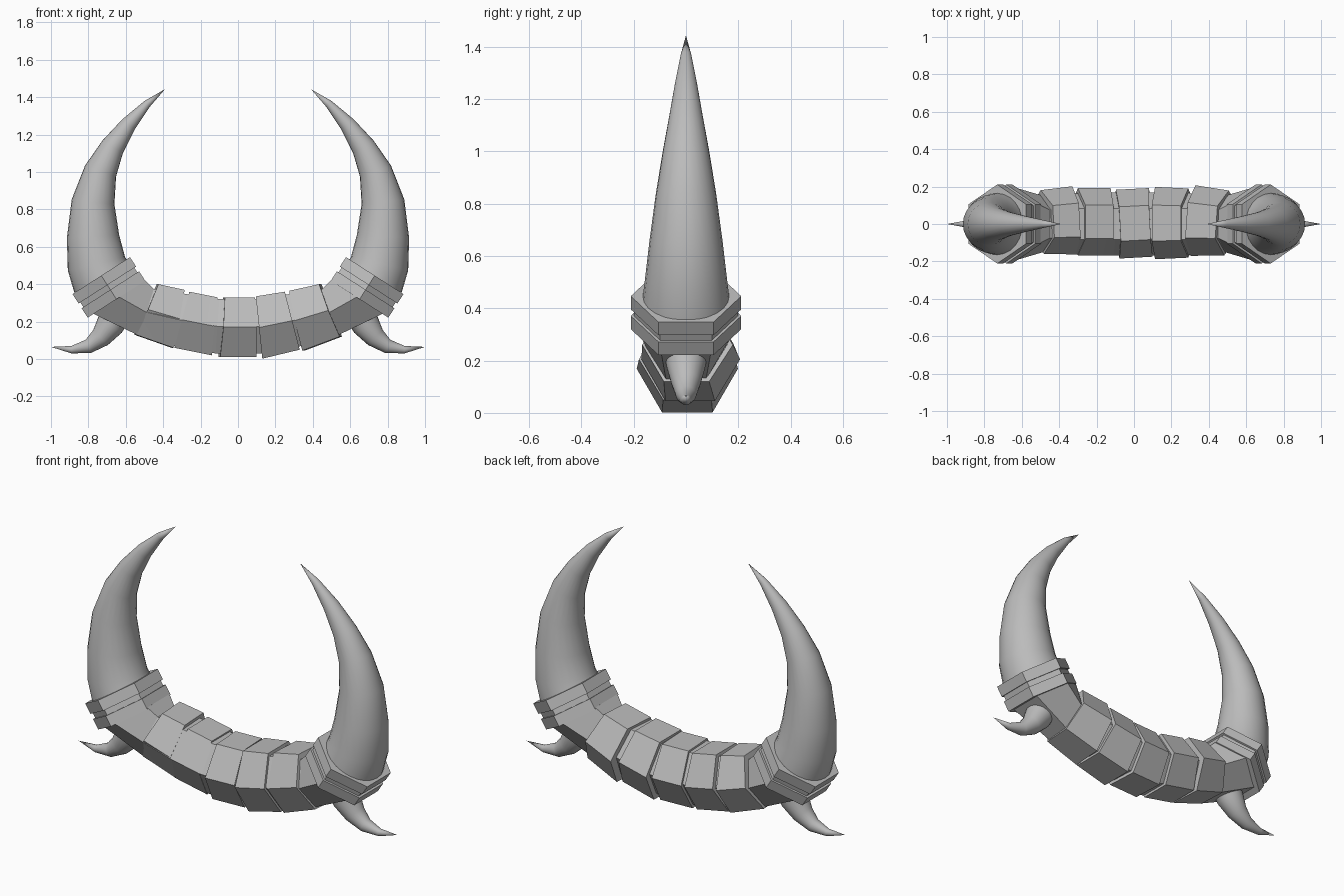
import bpy, bmesh
from math import sin, cos, pi, radians
from mathutils import Vector, Matrix

cube = bpy.data.objects.get("Cube")
if cube:
    bpy.data.objects.remove(cube, do_unlink=True)

grey = bpy.data.materials.new("bone grey")
grey.use_nodes = True
colour = (0.5, 0.5, 0.5, 1)
grey.diffuse_color = colour
grey.node_tree.nodes["Principled BSDF"].inputs["Base Color"].default_value = colour


def ring(centre, across, radius, sides):
    """Regular polygon spanned by the y axis and a direction in the xz plane."""
    across = across.normalized()
    y = Vector((0, 1, 0))
    return [centre + y * radius * cos(2 * pi * i / sides)
            + across * radius * sin(2 * pi * i / sides) for i in range(sides)]


def hexagon(top, bottom):
    """Six-sided section with flats at the given top and bottom points."""
    a, b = Vector((top[0], 0, top[1])), Vector((bottom[0], 0, bottom[1]))
    return ring((a + b) / 2, a - b, (a - b).length / (2 * cos(pi / 6)), 6)


def loft(name, rings, smooth=False):
    """Skin a list of matching rings and close both ends."""
    bm = bmesh.new()
    loops = [[bm.verts.new(p) for p in r] for r in rings]
    n = len(loops[0])
    for lo, hi in zip(loops, loops[1:]):
        for i in range(n):
            bm.faces.new((lo[i], lo[(i + 1) % n], hi[(i + 1) % n], hi[i]))
    bm.faces.new(loops[0])
    bm.faces.new(loops[-1])
    bmesh.ops.remove_doubles(bm, verts=bm.verts, dist=0.0005)
    bmesh.ops.recalc_face_normals(bm, faces=bm.faces)
    mesh = bpy.data.meshes.new(name)
    bm.to_mesh(mesh)
    bm.free()
    mesh.materials.append(grey)
    obj = bpy.data.objects.new(name, mesh)
    bpy.context.collection.objects.link(obj)
    if smooth:
        bpy.ops.object.select_all(action="DESELECT")
        obj.select_set(True)
        bpy.context.view_layer.objects.active = obj
        bpy.ops.object.shade_smooth_by_angle(angle=radians(50))
    return obj


def horn(name, path, side, sides=24):
    """Tapered round horn along (x, z, radius) points."""
    pts = [Vector((side * x, 0, z)) for x, z, r in path]
    rings = []
    for i, p in enumerate(pts):
        t = pts[min(i + 1, len(pts) - 1)] - pts[max(i - 1, 0)]
        rings.append(ring(p, Vector((t.z, 0, -t.x)), path[i][2], sides))
    return loft(name, rings, smooth=True)


# Curved hexagonal core, flaring into the collars
half = [((0.10, 0.32), (0.12, 0.03)),
        ((0.26, 0.345), (0.32, 0.065)),
        ((0.45, 0.375), (0.53, 0.125)),
        ((0.50, 0.425), (0.80, 0.255))]
left = [hexagon(t, b) for t, b in half]
right = [hexagon((-t[0], t[1]), (-b[0], b[1])) for t, b in reversed(half)]
# Mirrored sections run the other way around, so both halves share y order
loft("core", right + left)

# Slightly uneven wedge plates: two sections, y shift, turn in degrees
plates = [
    ((-0.43, 0.40), (-0.55, 0.13), (-0.29, 0.37), (-0.35, 0.06), 0.015, 3),
    ((-0.26, 0.36), (-0.34, 0.06), (-0.11, 0.33), (-0.14, 0.02), 0.012, 0),
    ((-0.075, 0.33), (-0.10, 0.012), (0.085, 0.33), (0.095, 0.012), 0.004, 3),
    ((0.095, 0.335), (0.13, 0.002), (0.25, 0.36), (0.33, 0.05), 0.005, 0),
    ((0.28, 0.365), (0.35, 0.045), (0.44, 0.40), (0.55, 0.12), 0.012, -4),
]
for k, (t1, b1, t2, b2, shift, turn) in enumerate(plates, 1):
    pivot = Vector(((t1[0] + t2[0] + b1[0] + b2[0]) / 4, 0, 0))
    move = (Matrix.Translation(pivot + Vector((0, shift, 0)))
            @ Matrix.Rotation(radians(turn), 4, "Z") @ Matrix.Translation(-pivot))
    loft(f"plate_{k}", [[move @ p for p in hexagon(t, b)]
                        for t, b in ((t1, b1), (t2, b2))])

horn_path = [(0.72, 0.42, 0.168), (0.757, 0.51, 0.157), (0.775, 0.655, 0.14),
             (0.775, 0.84, 0.115), (0.735, 1.005, 0.088), (0.67, 1.135, 0.064),
             (0.585, 1.255, 0.043), (0.485, 1.365, 0.021), (0.39, 1.443, 0.0001)]
spur_path = [(0.635, 0.28, 0.083), (0.685, 0.18, 0.075), (0.735, 0.115, 0.056),
             (0.80, 0.068, 0.038), (0.89, 0.05, 0.02), (1.0, 0.065, 0.0001)]
collar_profile = [(0, 1), (0.06, 1), (0.06, 0.94), (0.09, 0.94), (0.09, 1), (0.15, 1)]

for side, label in ((1, "left"), (-1, "right")):
    # Grooved hexagonal collar
    base = Vector((side * 0.65, 0, 0.32))
    axis = Vector((side * 0.54, 0, 0.84)).normalized()
    across = Vector((axis.z, 0, -axis.x))
    loft(f"{label}_collar", [ring(base + axis * d, across, 0.211 * s, 6)
                             for d, s in collar_profile])
    # Large upper horn and small lower spur
    horn(f"{label}_horn", horn_path, side)
    horn(f"{label}_spur", spur_path, side)
